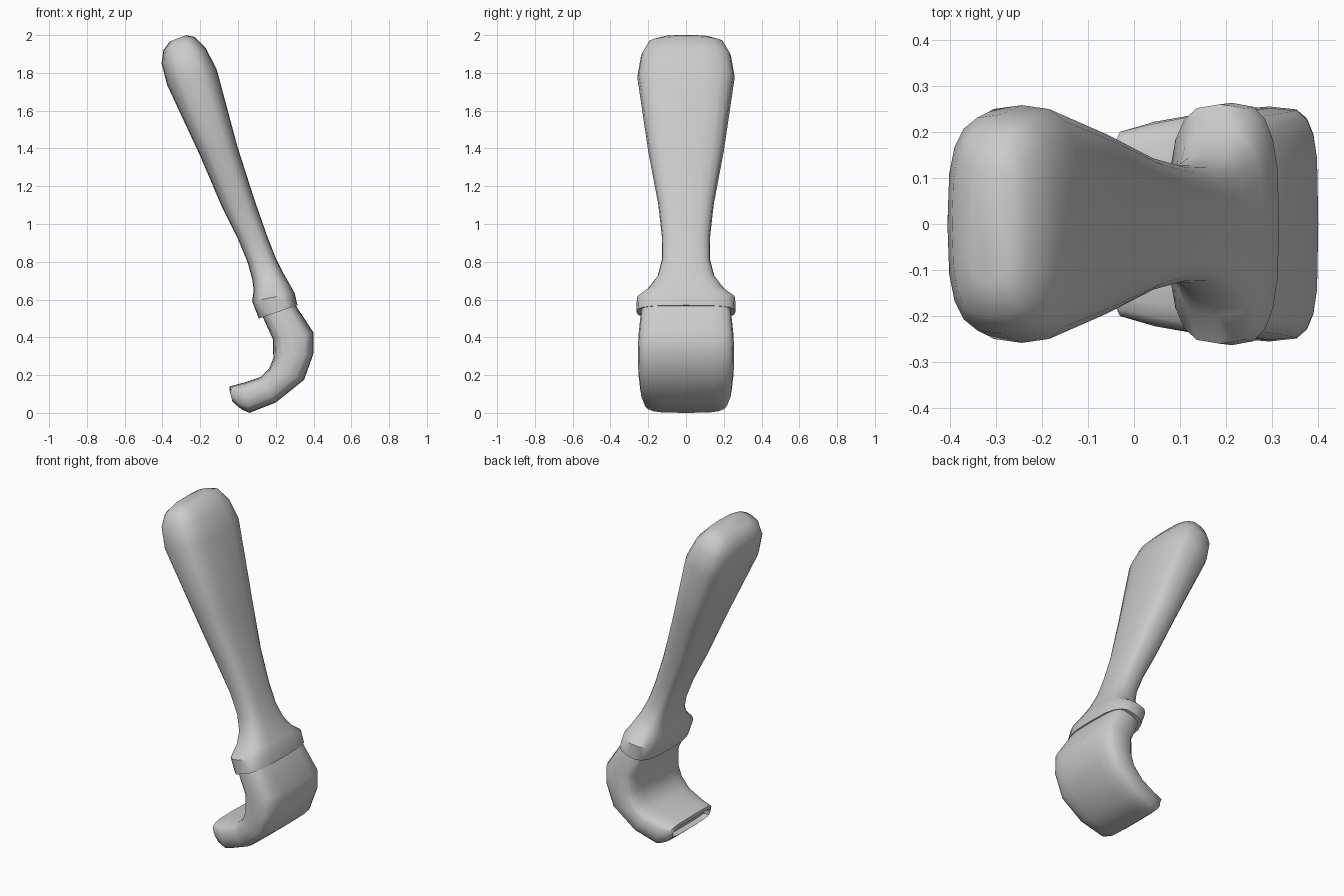
import bpy, bmesh, math
from mathutils import Vector

if "Cube" in bpy.data.objects:
    bpy.data.objects.remove(bpy.data.objects["Cube"])


def loft(name, sections, power, sides=20):
    """Skin rounded-rectangle sections: (x1, z1, x2, z2, half width in y)."""
    bm = bmesh.new()
    rings = []
    for x1, z1, x2, z2, hy in sections:
        mid = Vector(((x1 + x2) / 2, 0, (z1 + z2) / 2))
        half = Vector(((x2 - x1) / 2, 0, (z2 - z1) / 2))
        ring = []
        for i in range(sides):
            a = 2 * math.pi * i / sides
            c, s = math.cos(a), math.sin(a)
            u = math.copysign(abs(c) ** (2 / power), c)
            v = math.copysign(abs(s) ** (2 / power), s)
            ring.append(bm.verts.new(mid + half * u + Vector((0, hy * v, 0))))
        rings.append(ring)
    for r, q in zip(rings, rings[1:]):
        for i in range(sides):
            j = (i + 1) % sides
            bm.faces.new((r[i], r[j], q[j], q[i]))
    bm.faces.new(rings[0])
    bm.faces.new(rings[-1])
    bmesh.ops.recalc_face_normals(bm, faces=bm.faces)
    mesh = bpy.data.meshes.new(name)
    bm.to_mesh(mesh)
    bm.free()
    ob = bpy.data.objects.new(name, mesh)
    bpy.context.collection.objects.link(ob)
    bpy.ops.object.select_all(action='DESELECT')
    ob.select_set(True)
    bpy.context.view_layer.objects.active = ob
    bpy.ops.object.shade_smooth_by_angle(angle=math.radians(48))
    return ob


# Tapered grip flaring into the collar
loft("handle", [
    (-.36, 1.967, -.275, 2.0, .13),
    (-.395, 1.92, -.23, 1.99, .20),
    (-.405, 1.85, -.17, 1.93, .238),
    (-.375, 1.735, -.113, 1.82, .258),
    (-.20, 1.36, -.003, 1.41, .20),
    (-.085, 1.09, .09, 1.12, .147),
    (0, .92, .155, .935, .127),
    (.05, .80, .20, .82, .128),
    (.075, .71, .24, .74, .15),
    (.083, .65, .28, .67, .20),
    (.075, .59, .30, .635, .26),
    (.11, .50, .315, .57, .263),
], 3)

# Broad hooked head with a slightly hollow tip
loft("hooked_head", [
    (.13, .56, .28, .61, .23),
    (.13, .51, .305, .57, .238),
    (.185, .39, .40, .425, .252),
    (.187, .29, .40, .315, .255),
    (.165, .235, .35, .175, .252),
    (.12, .19, .20, .055, .242),
    (.03, .16, .06, 0, .222),
    (-.045, .14, .02, .018, .205),
    (-.045, .12, -.03, .06, .18),
    (-.02, .115, .0, .07, .165),
], 4)
